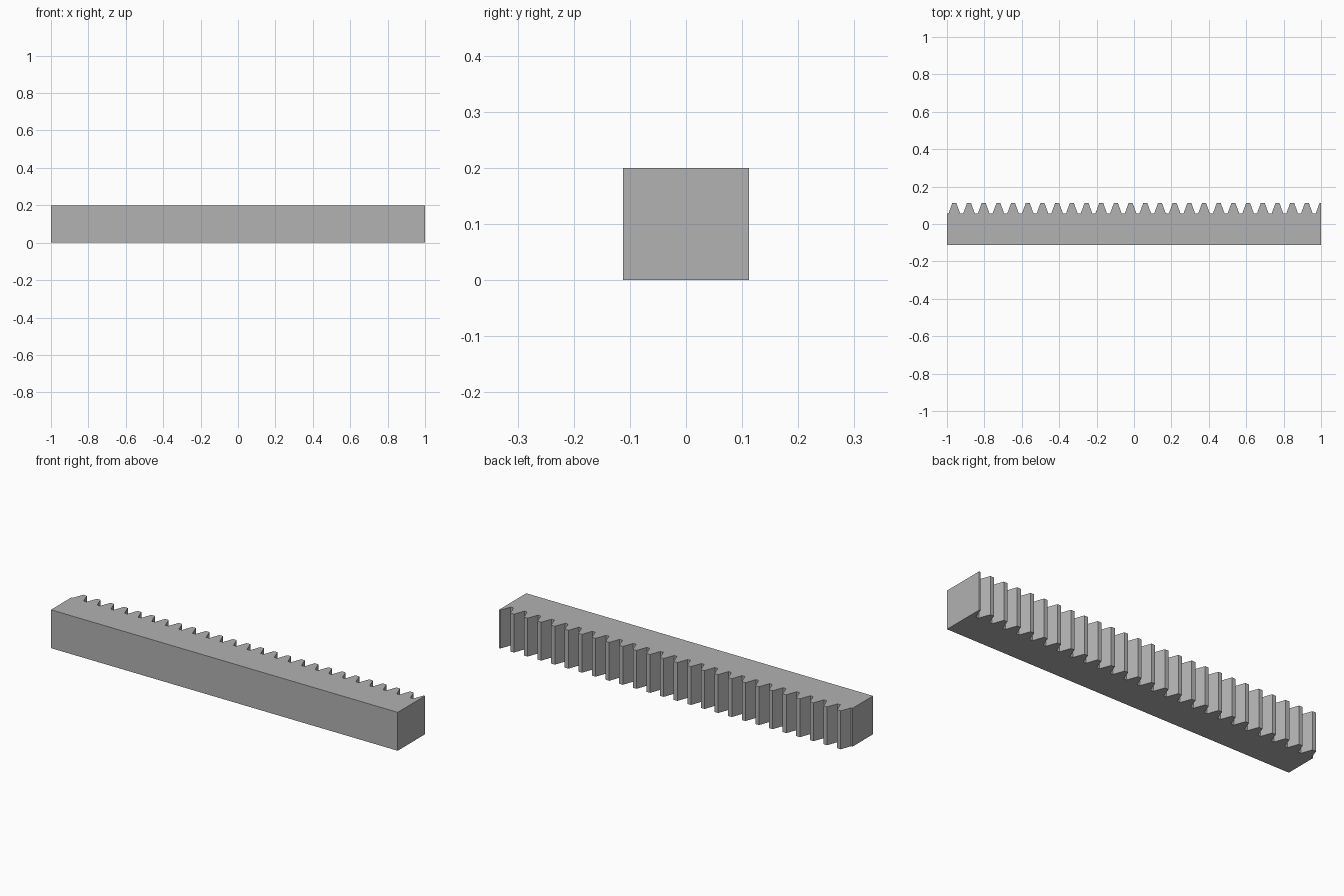
import bpy
import bmesh
import math

cube = bpy.data.objects.get("Cube")
if cube:
    bpy.data.objects.remove(cube, do_unlink=True)

# Rack proportions, driven by the gear module
MODULE = 0.025
LENGTH, HEIGHT = 2.0, 0.2
PITCH = math.pi * MODULE
TIP = 0.1125
BACK = -TIP
ROOT = TIP - 2.25 * MODULE
SLOPE = math.tan(math.radians(20))
TIP_HALF = PITCH / 4 - MODULE * SLOPE
ROOT_HALF = PITCH / 4 + 1.25 * MODULE * SLOPE
END = LENGTH / 2

# Plain grey metal
metal = bpy.data.materials.new("grey metal")
metal.use_nodes = True
grey = (0.445, 0.445, 0.445, 1)
metal.diffuse_color = grey
metal.node_tree.nodes["Principled BSDF"].inputs["Base Color"].default_value = grey

# Toothed edge, left to right, with the last tooth cut off at the end
profile = [(-END, BACK), (-END, ROOT)]
for i in range(math.ceil(LENGTH / PITCH)):
    x = -END + (i + 0.5) * PITCH
    tooth = [(x - ROOT_HALF, ROOT), (x - TIP_HALF, TIP),
             (x + TIP_HALF, TIP), (x + ROOT_HALF, ROOT)]
    profile += [p for p in tooth if p[0] < END]
profile += [(END, TIP), (END, BACK)]

# Extrude the profile upward into a solid bar
bm = bmesh.new()
base = bm.faces.new([bm.verts.new((x, y, 0)) for x, y in profile])
result = bmesh.ops.extrude_face_region(bm, geom=[base], use_keep_orig=True)
top = [v for v in result["geom"] if isinstance(v, bmesh.types.BMVert)]
bmesh.ops.translate(bm, vec=(0, 0, HEIGHT), verts=top)
bmesh.ops.recalc_face_normals(bm, faces=bm.faces)

mesh = bpy.data.meshes.new("gear_rack")
bm.to_mesh(mesh)
bm.free()
mesh.materials.append(metal)
rack = bpy.data.objects.new("gear_rack", mesh)
bpy.context.collection.objects.link(rack)
